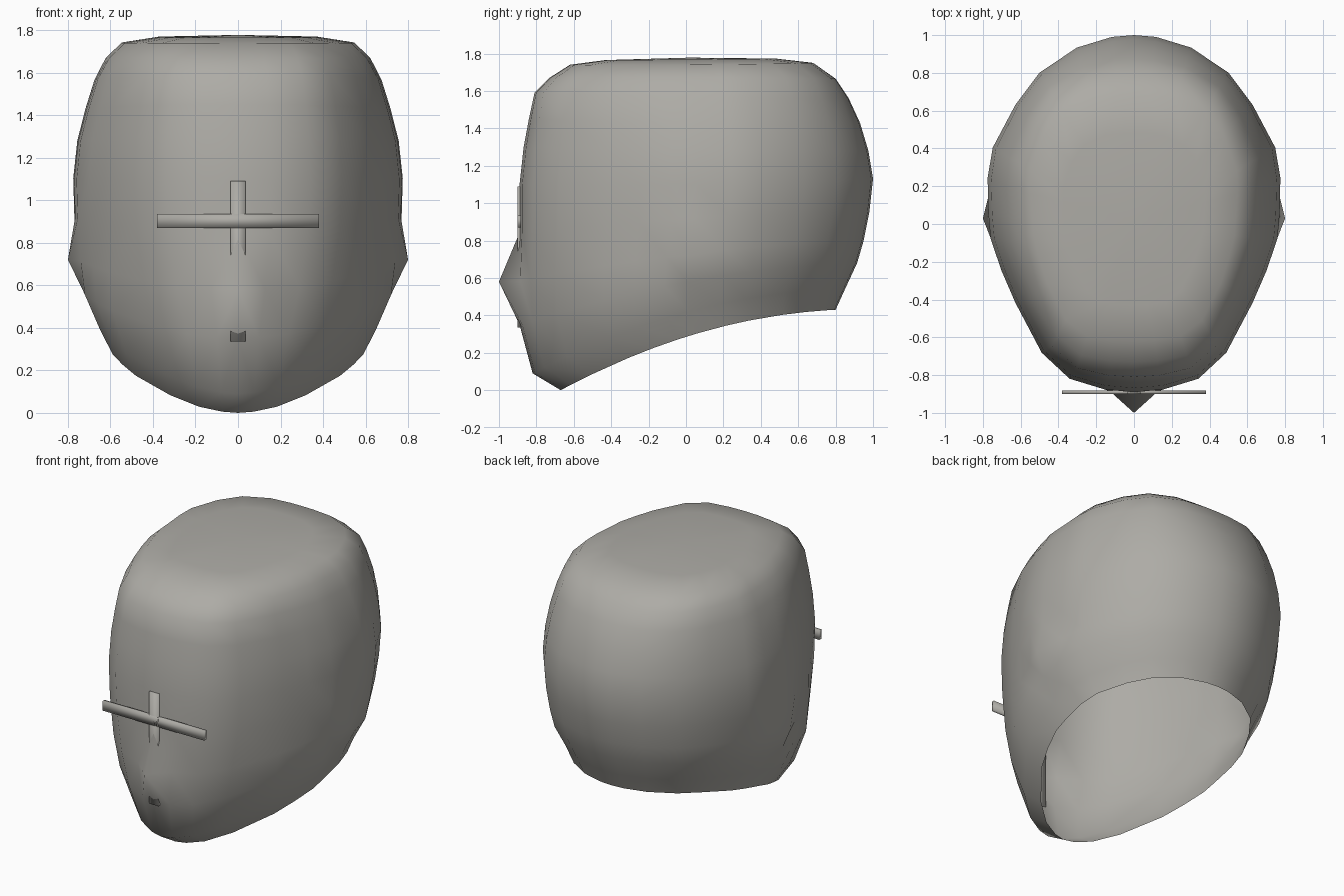
import bpy, bmesh, math

if "Cube" in bpy.data.objects:
    bpy.data.objects.remove(bpy.data.objects["Cube"])

steel = bpy.data.materials.new("warm_grey_steel")
steel.diffuse_color = (0.42, 0.41, 0.38, 1)
steel.use_nodes = True
steel.node_tree.nodes["Principled BSDF"].inputs["Base Color"].default_value = steel.diffuse_color


def finish(bm, name, angle):
    bmesh.ops.recalc_face_normals(bm, faces=bm.faces)
    me = bpy.data.meshes.new(name)
    bm.to_mesh(me)
    bm.free()
    me.materials.append(steel)
    ob = bpy.data.objects.new(name, me)
    bpy.context.collection.objects.link(ob)
    bpy.ops.object.select_all(action='DESELECT')
    ob.select_set(True)
    bpy.context.view_layer.objects.active = ob
    bpy.ops.object.shade_smooth_by_angle(angle=math.radians(angle))
    return ob


# Egg-shaped plan outline, front to back (x and y as fractions)
half = [(0, -1), (.20, -.985), (.44, -.925), (.63, -.78), (.81, -.5), (.905, -.32),
        (.98, -.14), (.995, 0), (1, .2), (.965, .37), (.81, .61), (.645, .79),
        (.39, .93), (.15, .99), (0, 1)]
outline = half + [(-x, y) for x, y in reversed(half[1:-1])]
EAR = 7
n = len(outline)

# Rings from the rim up: front y, front z, back y, back z, half width, side z,
# chin narrowing, corner fullness
rings = [(-.67, 0, .80, .43, .60, .305, .40, 0),
         (-.82, .09, .85, .54, .66, .42, .44, 0),
         (-.89, .35, .915, .68, .735, .58, .34, 0),
         (-.90, .58, .95, .80, .755, .73, .17, 0),
         (-.891, .84, .98, .95, .77, .92, .04, 0),
         (-.89, 1.10, 1.0, 1.13, .775, 1.10, 0, 0),
         (-.868, 1.30, .975, 1.28, .755, 1.28, 0, .01),
         (-.84, 1.45, .93, 1.43, .715, 1.43, 0, .03),
         (-.81, 1.59, .87, 1.56, .67, 1.57, 0, .05),
         (-.73, 1.67, .80, 1.665, .615, 1.67, 0, .08),
         (-.62, 1.74, .68, 1.75, .54, 1.74, 0, .10),
         (-.43, 1.765, .48, 1.773, .37, 1.768, 0, .10)]

# Helmet shell, open underneath
bm = bmesh.new()
loops = []
for yf, zf, yb, zb, w, zs, chin, full in rings:
    loop = []
    for fx, fy in outline:
        narrow = 1 - chin * max(0, (-fy - .4) / .6) ** 2
        full_here = full * (.65 if fy < 0 else 1)
        corner = 1 + full_here * math.sin(2 * math.atan2(fy, fx)) ** 2
        t = (fy * corner + 1) / 2
        z = zf + (zb - zf) * t + (zs - (zf + zb) / 2) * (1 - fy * fy)
        loop.append(bm.verts.new((w * fx * narrow * corner, yf + (yb - yf) * t, z)))
    loops.append(loop)

# Nose point and the two ear points
loops[3][0].co = (0, -1, .58)
loops[3][EAR].co = (.8, .03, .72)
loops[3][n - EAR].co = (-.8, .03, .72)

# Triangles with mirrored diagonals keep both sides alike
for a, b in zip(loops, loops[1:]):
    for i in range(n):
        j = (i + 1) % n
        if i < n // 2:
            bm.faces.new((a[i], a[j], b[i]))
            bm.faces.new((a[j], b[j], b[i]))
        else:
            bm.faces.new((a[i], a[j], b[j]))
            bm.faces.new((a[i], b[j], b[i]))
crown = bm.verts.new((0, .02, 1.778))
for i in range(n):
    bm.faces.new((loops[-1][i], loops[-1][(i + 1) % n], crown))
finish(bm, "helmet_shell", 80)


# Face cross made of two thin bars with softly shaded edges
def bar(name, x, z0, z1):
    bm = bmesh.new()
    bmesh.ops.create_cube(bm, size=1)
    for v in bm.verts:
        v.co = (v.co.x * 2 * x, -.891 + v.co.y * .02, (z0 + z1) / 2 + v.co.z * (z1 - z0))
    finish(bm, name, 180)


bar("cross_horizontal_bar", .38, .87, .935)
bar("cross_vertical_bar", .035, .335, 1.09)
